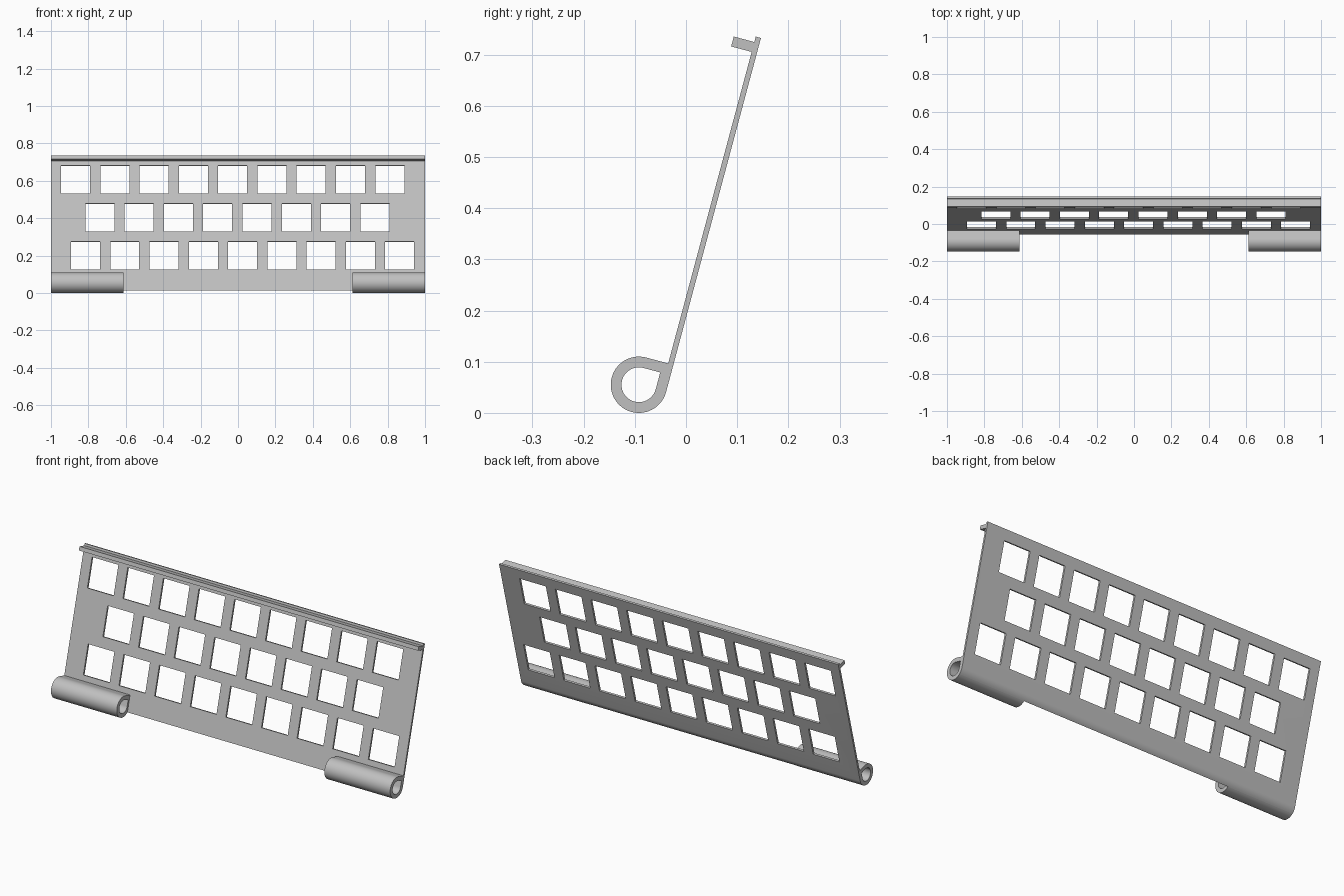
import bpy, bmesh
from math import radians, sin, cos, asin, sqrt
from mathutils import Matrix, Vector

cube = bpy.data.objects.get("Cube")
if cube:
    bpy.data.objects.remove(cube, do_unlink=True)

# Local frame: y runs through the panel (front to back), z runs up the panel;
# the origin is the centre of the hinge rolls, then everything leans back.
LEAN = radians(-15)
PIVOT = (0, -0.092, 0.055)
R_OUT, R_IN = 0.055, 0.034
FRONT = 0.0445
TOP = 0.716
CUT = asin(sqrt(R_OUT**2 - FRONT**2) / R_OUT)   # where the roll meets the panel front

grey = bpy.data.materials.new("plain grey")
grey.use_nodes = True
grey.diffuse_color = (0.53, 0.53, 0.53, 1)
grey.node_tree.nodes["Principled BSDF"].inputs["Base Color"].default_value = grey.diffuse_color


def finish(bm, name):
    bmesh.ops.recalc_face_normals(bm, faces=bm.faces)
    mesh = bpy.data.meshes.new(name)
    bm.to_mesh(mesh)
    bm.free()
    mesh.materials.append(grey)
    obj = bpy.data.objects.new(name, mesh)
    bpy.context.collection.objects.link(obj)
    obj.location = PIVOT
    obj.rotation_euler.x = LEAN
    return obj


def select(obj):
    bpy.ops.object.select_all(action='DESELECT')
    obj.select_set(True)
    bpy.context.view_layer.objects.active = obj


def smooth(obj):
    select(obj)
    bpy.ops.object.shade_smooth_by_angle(angle=radians(30))


def arc(radius, start, end, steps):
    angles = [start + (end - start) * i / steps for i in range(steps + 1)]
    return [(radius * cos(a), radius * sin(a)) for a in angles]


def add_box(bm, x0, x1, y0, y1, z0, z1):
    centre = Vector((x0 + x1, y0 + y1, z0 + z1)) / 2
    size = Matrix.Diagonal((x1 - x0, y1 - y0, z1 - z0, 1))
    bmesh.ops.create_cube(bm, size=1, matrix=Matrix.Translation(centre) @ size)


def extrude(profile, x0, x1, name):
    bm = bmesh.new()
    face = bm.faces.new([bm.verts.new((x0, y, z)) for y, z in profile])
    new = bmesh.ops.extrude_face_region(bm, geom=[face], use_keep_orig=True)["geom"]
    verts = [g for g in new if isinstance(g, bmesh.types.BMVert)]
    bmesh.ops.translate(bm, verts=verts, vec=(x1 - x0, 0, 0))
    return finish(bm, name)


# Panel with a rounded lower edge
panel = extrude(arc(R_OUT, -CUT, 0, 6) + [(R_OUT, TOP), (FRONT, TOP)], -1, 1, "panel")

# Three staggered rows of square windows
WINDOW, PITCH = 0.155, 0.21
bm = bmesh.new()
for x_start, count, low in ((-0.893, 9, 0.084), (-0.816, 8, 0.295), (-0.946, 9, 0.506)):
    for i in range(count):
        x = x_start + i * PITCH
        add_box(bm, x, x + WINDOW, 0.02, 0.08, low, low + WINDOW)
cutter = finish(bm, "window_cutter")
cutter.hide_render = True
cut = panel.modifiers.new("windows", 'BOOLEAN')
cut.operation = 'DIFFERENCE'
cut.solver = 'EXACT'
cut.object = cutter
select(panel)
bpy.ops.object.modifier_apply(modifier=cut.name)
bpy.data.objects.remove(cutter, do_unlink=True)
smooth(panel)

# Lip along the front of the upper edge
bm = bmesh.new()
add_box(bm, -1, 1, 0.003, FRONT, 0.685, 0.705)
finish(bm, "top_lip")


# Teardrop hinge rolls at both lower corners
def hinge_roll(x0, x1, name):
    outer = [(FRONT, R_OUT)] + arc(R_OUT, radians(90), radians(360) - CUT, 40)
    inner = [(R_IN, R_IN)] + arc(R_IN, radians(90), radians(360), 40)
    bm = bmesh.new()
    loops = [[bm.verts.new((x, y, z)) for y, z in profile]
             for x, profile in ((x0, outer), (x1, outer), (x1, inner), (x0, inner))]
    n = len(outer)
    for a, b in zip(loops, loops[1:] + loops[:1]):
        for i in range(n):
            j = (i + 1) % n
            bm.faces.new((a[i], a[j], b[j], b[i]))
    smooth(finish(bm, name))


hinge_roll(0.612, 1, "left_hinge_roll")
hinge_roll(-1, -0.612, "right_hinge_roll")
